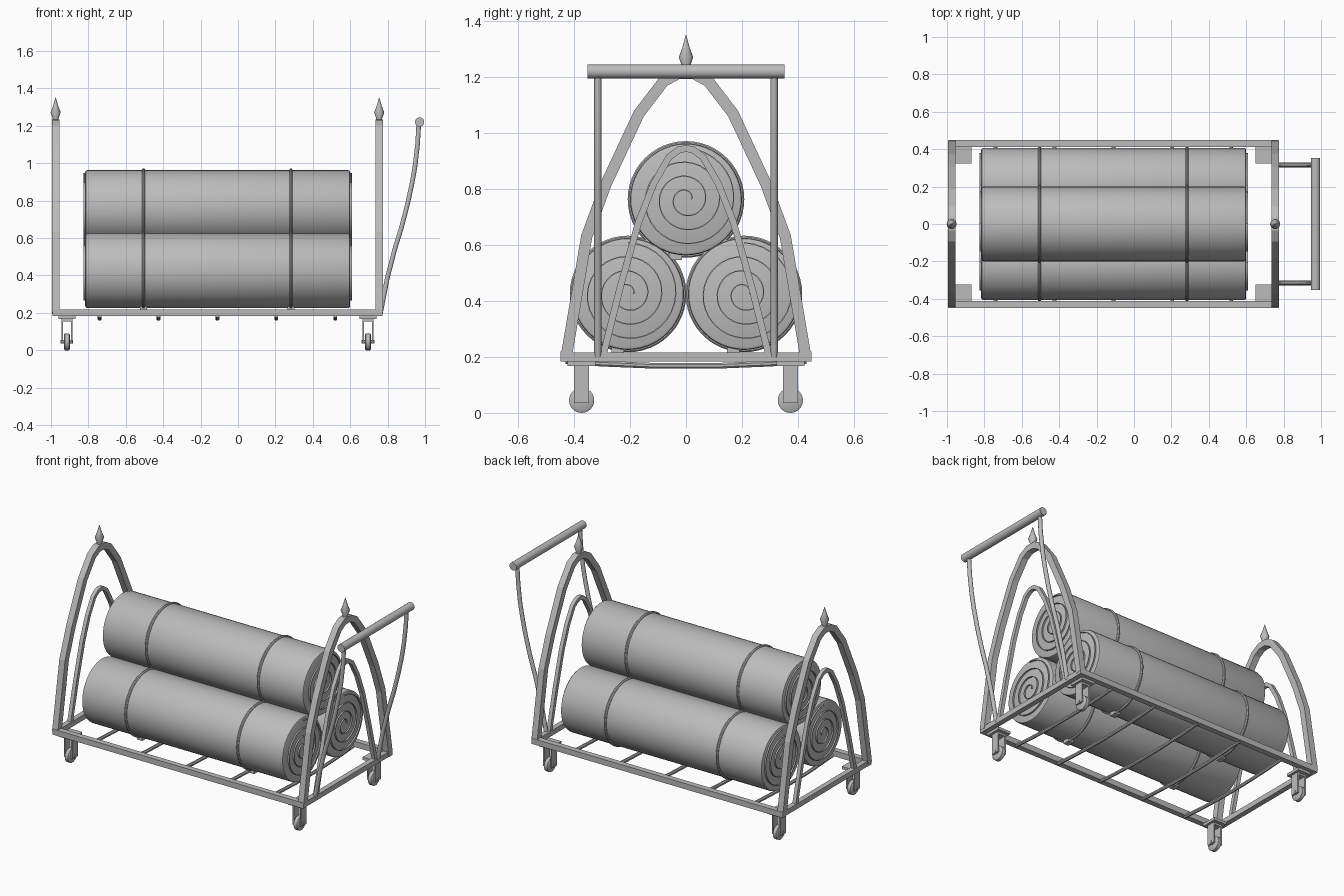
import bpy, bmesh, math
from mathutils import Vector, Matrix

if "Cube" in bpy.data.objects:
    bpy.data.objects.remove(bpy.data.objects["Cube"])

metal = bpy.data.materials.new("plain grey")
metal.diffuse_color = (0.5, 0.5, 0.5, 1)
metal.use_nodes = True
metal.node_tree.nodes["Principled BSDF"].inputs["Base Color"].default_value = metal.diffuse_color


def finish(name, bm, smooth=False):
    bmesh.ops.recalc_face_normals(bm, faces=bm.faces)
    me = bpy.data.meshes.new(name)
    bm.to_mesh(me)
    bm.free()
    me.materials.append(metal)
    ob = bpy.data.objects.new(name, me)
    bpy.context.collection.objects.link(ob)
    if smooth:
        bpy.ops.object.select_all(action='DESELECT')
        ob.select_set(True)
        bpy.context.view_layer.objects.active = ob
        bpy.ops.object.shade_smooth_by_angle(angle=math.radians(40))
    return ob


def box(name, x, y, z):
    """Box from (min, max) pairs."""
    bm = bmesh.new()
    bmesh.ops.create_cube(bm, size=1)
    for v in bm.verts:
        v.co = Vector([(a + b) / 2 + c * (b - a) for (a, b), c in zip((x, y, z), v.co)])
    return finish(name, bm)


def sweep(name, path, r, normal, sides=4, smooth=False, closed=False):
    """Mitred bar or tube along a planar path; normal is the plane normal."""
    bm = bmesh.new()
    pts = [Vector(p) for p in path]
    n, nor, rings = len(pts), Vector(normal), []
    for i, p in enumerate(pts):
        a = pts[i - 1] if (i or closed) else None
        b = pts[(i + 1) % n] if (i < n - 1 or closed) else None
        d0 = (p - a).normalized() if a is not None else (b - p).normalized()
        d1 = (b - p).normalized() if b is not None else d0
        t = (d0 + d1).normalized()
        side = nor.cross(t) / max(t.dot(d0), 0.5)
        k = r * math.sqrt(2) if sides == 4 else r
        ang = [2 * math.pi * (j + 0.5) / sides for j in range(sides)]
        rings.append([bm.verts.new(p + k * (side * math.cos(w) + nor * math.sin(w))) for w in ang])
    for i in range(n if closed else n - 1):
        A, B = rings[i], rings[(i + 1) % n]
        for j in range(sides):
            m = (j + 1) % sides
            bm.faces.new((A[j], A[m], B[m], B[j]))
    if not closed:
        bm.faces.new(rings[0])
        bm.faces.new(rings[-1])
    return finish(name, bm, smooth)


def lathe_x(name, profile, centre, sides=48):
    """Solid turned around an axis along x; profile holds (x, radius)."""
    bm = bmesh.new()
    rings = []
    for x, r in profile:
        rings.append([bm.verts.new((x, centre[0] + r * math.cos(2 * math.pi * j / sides),
                                    centre[1] + r * math.sin(2 * math.pi * j / sides)))
                      for j in range(sides)])
    for A, B in zip(rings, rings[1:]):
        for j in range(sides):
            m = (j + 1) % sides
            bm.faces.new((A[j], A[m], B[m], B[j]))
    bm.faces.new(rings[0])
    bm.faces.new(rings[-1])
    return finish(name, bm, True)


def mirrored(half):
    """Arch from its right half, ending on the centre line."""
    return half + [(-y, z) for y, z in reversed(half[:-1])]


# Base frame
ENDS = (-0.975, 0.755)
for s in (-1, 1):
    sweep("side_rail", [(-0.993, s * 0.43, 0.201), (0.773, s * 0.43, 0.201)], 0.018, (0, 0, 1))
for x in ENDS:
    sweep("end_rail", [(x, -0.43, 0.2), (x, 0.43, 0.2)], 0.0165, (0, 0, 1))

# Sagging cross slats
for i in range(5):
    x = -0.74 + 0.315 * i
    sweep("cross_slat", [(x, y, z) for y, z in mirrored([(0.43, 0.185), (0.3, 0.176), (0.13, 0.169), (0, 0.168)])],
          0.011, (1, 0, 0), 8, True)

# End arches with finials
outer = mirrored([(0.428, 0.2), (0.355, 0.63), (0.285, 0.82), (0.168, 1.07), (0.08, 1.185), (0.03, 1.212), (0, 1.214)])
inner = mirrored([(0.295, 0.21), (0.235, 0.45), (0.17, 0.68), (0.115, 0.82), (0.06, 0.915), (0.025, 0.94), (0, 0.945)])
for x in ENDS:
    sweep("outer_arch", [(x, y, z) for y, z in outer], 0.02, (1, 0, 0))
    sweep("inner_arch", [(x, y, z) for y, z in inner], 0.012, (1, 0, 0))
    ob = lathe_x("finial", [(1.225, 0.016), (1.24, 0.016), (1.272, 0.027), (1.305, 0.014), (1.35, 0.001)], (0, 0), 10)
    for v in ob.data.vertices:
        a, b, c = v.co
        v.co = (x + b, c, a)

# Push handle
for s in (-1, 1):
    sweep("handle_upright", [(x, s * 0.315, z) for x, z in
          [(0.762, 0.2), (0.797, 0.38), (0.838, 0.54), (0.875, 0.66), (0.906, 0.78), (0.93, 0.89),
           (0.946, 0.98), (0.96, 1.1), (0.967, 1.22)]], 0.013, (0, 1, 0), 10, True)
sweep("handle_bar", [(0.971, -0.352, 1.22), (0.971, 0.352, 1.22)], 0.025, (0, 0, 1), 20, True)

# Casters
for cx in (-0.915, 0.695):
    for cy in (-0.373, 0.373):
        box("caster_plate", (cx - 0.045, cx + 0.045), (cy - 0.05, cy + 0.05), (0.167, 0.184))
        box("fork_crown", (cx - 0.03, cx + 0.03), (cy - 0.027, cy + 0.027), (0.155, 0.168))
        for s in (-1, 1):
            x0, x1 = sorted((cx + s * 0.021, cx + s * 0.03))
            box("fork_leg", (x0, x1), (cy - 0.027, cy + 0.027), (0.036, 0.16))
        lathe_x("wheel", [(cx - 0.016, 0.038), (cx - 0.011, 0.045), (cx + 0.011, 0.045), (cx + 0.016, 0.038)],
                (cy, 0.045), 24)
        lathe_x("axle", [(cx - 0.034, 0.01), (cx + 0.034, 0.01)], (cy, 0.045), 10)

# Rolled bundles with spiral ends, bands and clasps
X0, X1, R = -0.817, 0.6, 0.2
for cy, cz in ((-0.207, 0.425), (0.207, 0.425), (0, 0.763)):
    lathe_x("roll", [(X0, R - 0.012), (X0 + 0.004, R - 0.003), (X0 + 0.012, R),
                     (X1 - 0.012, R), (X1 - 0.004, R - 0.003), (X1, R - 0.012)], (cy, cz))
    for face, out in ((X0, -1), (X1, 1)):
        bm = bmesh.new()
        prev = None
        for i in range(105):
            a = 2 * math.pi * 3.25 * i / 104
            r = 0.02 + 0.163 * i / 104
            ring = [bm.verts.new((face + dx, cy + (r + dr) * math.cos(a), cz + (r + dr) * math.sin(a)))
                    for dx, dr in ((-0.004 * out, -0.002), (0.009 * out, -0.002),
                                   (0.009 * out, 0.002), (-0.004 * out, 0.002))]
            if prev:
                for j in range(4):
                    m = (j + 1) % 4
                    bm.faces.new((prev[j], prev[m], ring[m], ring[j]))
            else:
                bm.faces.new(ring)
            prev = ring
        bm.faces.new(prev)
        finish("spiral_end", bm, True)
    for bx in (-0.505, 0.283):
        sweep("band", [(bx, cy + R * math.cos(t * math.pi / 24), cz + R * math.sin(t * math.pi / 24))
                       for t in range(48)], 0.009, (1, 0, 0), 8, True, True)
        box("clasp", (bx - 0.018, bx + 0.018), (cy - 0.06, cy - 0.015), (cz - 0.217, cz - 0.188))
